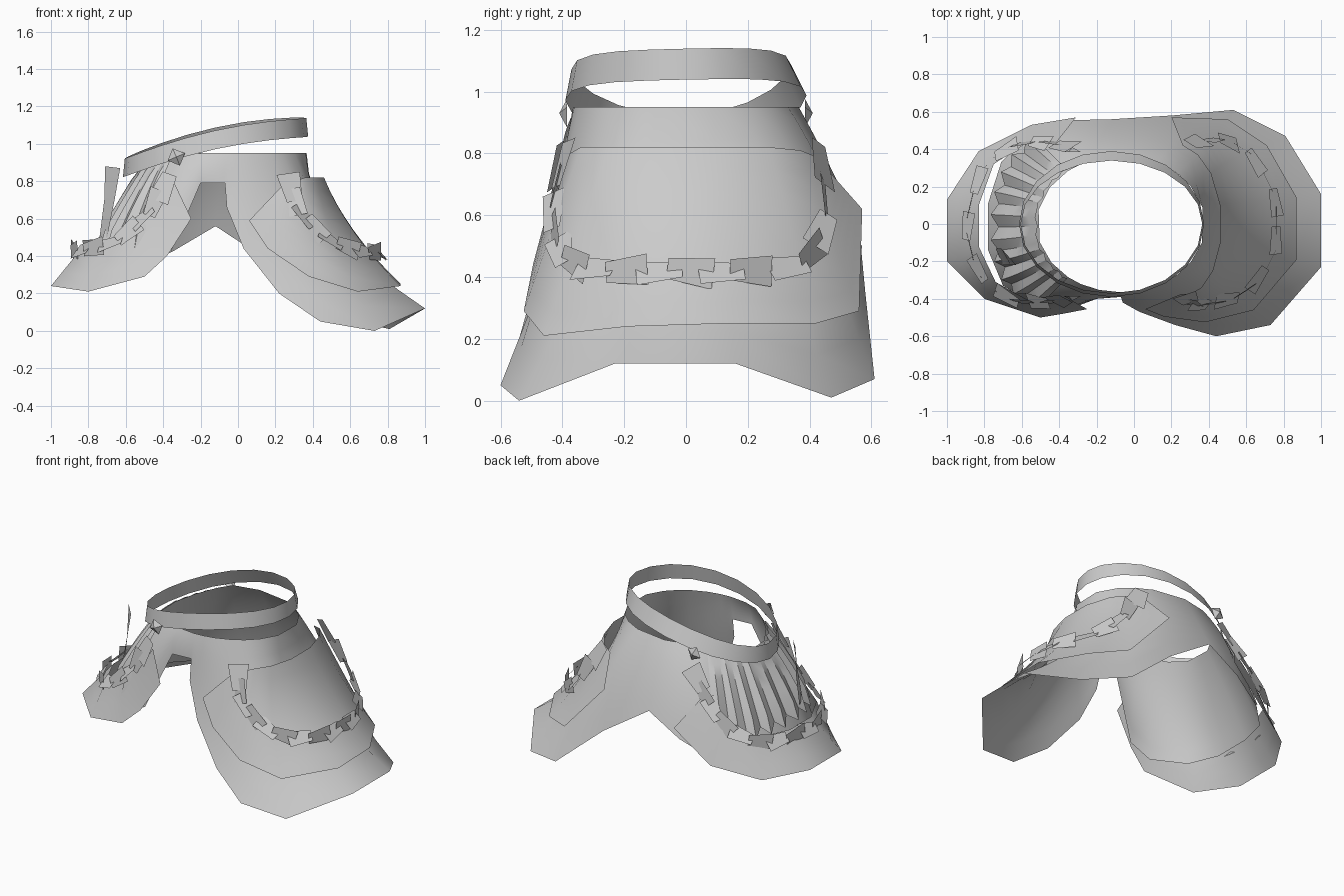
import bpy, math, random
from mathutils import Vector, Matrix

if "Cube" in bpy.data.objects:
    bpy.data.objects.remove(bpy.data.objects["Cube"])
random.seed(4)

grey = bpy.data.materials.new("plain grey")
grey.use_nodes = True
grey.diffuse_color = (0.6, 0.6, 0.6, 1)
grey.node_tree.nodes["Principled BSDF"].inputs["Base Color"].default_value = (0.6, 0.6, 0.6, 1)


def make(name, verts, faces, smooth=None):
    me = bpy.data.meshes.new(name)
    me.from_pydata([tuple(v) for v in verts], [], faces)
    me.materials.append(grey)
    ob = bpy.data.objects.new(name, me)
    bpy.context.collection.objects.link(ob)
    if smooth:
        bpy.ops.object.select_all(action='DESELECT')
        ob.select_set(True)
        bpy.context.view_layer.objects.active = ob
        bpy.ops.object.shade_smooth_by_angle(angle=math.radians(smooth))
    return ob


def sheet(name, columns, closed=False, smooth=45):
    """Skin neighbouring columns of points, counter-clockwise, top to bottom."""
    n, r = len(columns), len(columns[0])
    faces = []
    for i in range(n if closed else n - 1):
        k = (i + 1) % n
        for j in range(r - 1):
            faces.append((i * r + j, i * r + j + 1, k * r + j + 1, k * r + j))
    return make(name, [p for c in columns for p in c], faces, smooth)


def drape(top, mid, bottom, rows=8):
    """Curve through three points, used as one column of cloth."""
    t, m, b = Vector(top), Vector(mid), Vector(bottom)
    out = []
    for j in range(rows + 1):
        u = j / rows
        out.append(t * (2*u - 1) * (u - 1) + m * 4 * u * (1 - u) + b * u * (2*u - 1))
    return out


def rim_point(p, rx=0.45, ry=0.365):
    a = math.atan2(p[1] / ry, (p[0] + 0.07) / rx)
    x, y = -0.07 + rx * math.cos(a), ry * math.sin(a)
    return (x, y, 0.95 - max(0, -0.28 - x) * 0.33)


# Mantle: one sheet from the neck rim down over both shoulders
left_mid = [(-.07, -.38, .87), (0, -.39, .82), (.1, -.40, .72), (.24, -.39, .62),
            (.37, -.38, .51), (.48, -.30, .51), (.53, -.14, .53), (.53, .12, .53),
            (.48, .31, .53), (.39, .42, .56), (.2, .46, .70), (-.1, .46, .77)]
left_hem = [(-.07, -.39, .79), (-.06, -.42, .66), (.03, -.47, .44), (.22, -.54, .2),
            (.44, -.6, .05), (.73, -.54, 0), (1, -.23, .12), (1, .16, .12),
            (.81, .47, .01), (.53, .61, .07), (.2, .58, .35), (-.12, .56, .56)]
right_mid = [(-.34, .45, .71), (-.47, .40, .64), (-.59, .27, .61), (-.65, .1, .61),
             (-.65, -.13, .61), (-.59, -.29, .61), (-.45, -.38, .65), (-.34, -.40, .72),
             (-.2, -.39, .87)]
right_hem = [(-.34, .555, .43), (-.55, .49, .32), (-.71, .33, .32), (-.78, .11, .34),
             (-.78, -.14, .34), (-.70, -.33, .34), (-.5, -.45, .35), (-.36, -.46, .42),
             (-.2, -.4, .79)]
mantle = [drape(rim_point(m), m, h)
          for m, h in zip(left_mid + right_mid, left_hem + right_hem)]
sheet("mantle", mantle, closed=True)

# Left shoulder overlay: a second layer lying just above the left lobe
over_top = [(.25, -.375, .79), (.3, -.375, .8), (.36, -.34, .82), (.42, -.25, .82),
            (.46, -.1, .82), (.46, .1, .82), (.41, .27, .82), (.34, .37, .81),
            (.26, .42, .79)]
over_hem = [(.06, -.455, .59), (.16, -.495, .44), (.38, -.525, .29), (.64, -.46, .21),
            (.87, -.19, .24), (.87, .14, .25), (.71, .42, .25), (.5, .56, .29),
            (.2, .57, .62)]
columns = []
for t, h in zip(over_top, over_hem):
    m = (Vector(t) + Vector(h)) / 2
    m.x -= .045 * max(0, min(1, (m.x - .4) / .2))
    columns.append(drape(t, m, h))
sheet("left_shoulder_overlay", columns)

# Right shoulder skirt: outer layer starting just outside the mantle
skirt_top = [(-.42, .43, .68), (-.58, .43, .53), (-.75, .32, .46), (-.83, .1, .45),
             (-.83, -.12, .45), (-.74, -.31, .46), (-.58, -.40, .51), (-.42, -.41, .66),
             (-.34, -.405, .79)]
skirt_hem = [(-.31, .57, .5), (-.55, .53, .3), (-.83, .39, .225), (-1, .13, .24),
             (-1, -.2, .24), (-.8, -.4, .21), (-.5, -.5, .29), (-.38, -.48, .4),
             (-.25, -.455, .6)]
sheet("right_shoulder_skirt",
      [drape(t, (Vector(t) + Vector(h)) / 2, h, 3) for t, h in zip(skirt_top, skirt_hem)])

# Pleated cloth following the mantle on the right shoulder, with a zigzag hem
columns = []
folds = 20
for i in range(folds + 1):
    f = 13 + 5 * i / folds
    k = min(int(f), 17)
    s = i % 2
    col = []
    for j in range(7):
        p = mantle[k][j].lerp(mantle[k + 1][j], f - k)
        out = Vector((p.x + .25, p.y, 0)).normalized()
        p = p + out * (.008 + s * (.012 + .005 * j))
        p.z -= .012 * s if j == 0 else .05 * s * (j == 6)
        col.append(p)
    columns.append(col)
sheet("right_shoulder_pleats", columns, smooth=25)

# Tilted band circling the neck, leaning inward at the back
columns = []
for i in range(20):
    a = math.tau * i / 20
    x, y = -.12 + .495 * math.cos(a), .39 * math.sin(a)
    z = 1.003 + .17 * x - .2 * x * x + .02 * y
    columns.append([(-.12 + (x + .12) * .98, y * (.87 if y > 0 else .95), z + .1), (x, y, z)])
sheet("neck_band", columns, closed=True)


# Rows of small overlapping plates around each shoulder
def sample(path, n):
    pts = [Vector(p) for p in path]
    ext = [2 * pts[0] - pts[1]] + pts + [2 * pts[-1] - pts[-2]]
    dense = []
    for k in range(1, len(ext) - 2):
        p0, p1, p2, p3 = ext[k-1:k+3]
        for q in range(12):
            t = q / 12
            dense.append(0.5 * (2*p1 + (p2-p0)*t + (2*p0-5*p1+4*p2-p3)*t*t
                                + (3*p1-p0-3*p2+p3)*t**3))
    dense.append(pts[-1])
    last = len(dense) - 1
    result = []
    for i in range(n):
        k = round(i * last / (n - 1))
        tan = dense[min(last, k + 2)] - dense[max(0, k - 2)]
        result.append((dense[k], tan.normalized()))
    return result


def plate_row(name, path, centre_x, n):
    verts, faces = [], []
    for i, (p, tan) in enumerate(sample(path, n)):
        out = Vector((p.x - centre_x, p.y, .25)).normalized()
        out = (out - tan * out.dot(tan)).normalized()
        up = out.cross(tan)
        end = i in (0, n - 1)
        tilt = 0 if end else (0.45 if i % 2 else -0.3)
        rot = Matrix.Rotation(tilt, 3, tan) @ Matrix.Rotation(random.uniform(-.2, .2), 3, out)
        length, width = (.08, .055) if end else (.075, .042)
        base = len(verts)
        c = p + out * .022
        for sx, sy in ((-1, -1), (1, -1), (1, 1), (-1, 1)):
            flare = 1.2 if sx * (1 if i % 2 else -1) > 0 else .8
            verts.append(c + rot @ (tan * sx * length + up * sy * width * flare))
        faces.append((base, base + 1, base + 2, base + 3))
    make(name, verts, faces)


plate_row("left_shoulder_plates",
          [(.28, -.38, .76), (.33, -.41, .63), (.45, -.40, .5), (.6, -.33, .43),
           (.72, -.17, .41), (.74, 0, .41), (.72, .17, .41), (.6, .36, .44),
           (.47, .43, .57), (.33, .42, .76)], .2, 17)
plate_row("right_shoulder_plates",
          [(-.37, .40, .78), (-.47, .42, .64), (-.63, .40, .5), (-.78, .29, .43),
           (-.86, .08, .42), (-.86, -.1, .42), (-.78, -.29, .43), (-.63, -.39, .48),
           (-.48, -.40, .62), (-.39, -.39, .76)], -.3, 17)

# Strip hanging outside the pleats on the outer right shoulder
sheet("right_hanging_strip",
      [[(-.71, -.13, .88), (-.715, -.13, .7), (-.74, -.13, .5)],
       [(-.63, -.22, .87), (-.66, -.22, .7), (-.70, -.22, .5)]])

# Faceted studs where the band crosses the rim
for label, s in (("front", -1), ("back", 1)):
    c = Vector((-.33, s * .385, .93))
    ring = [c + Vector((.05 * math.cos(a), 0, .05 * math.sin(a)))
            for a in (math.tau * k / 4 + .4 for k in range(4))]
    fan = [(k, (k + 1) % 4, 4) if s < 0 else ((k + 1) % 4, k, 4) for k in range(4)]
    make(label + "_stud", ring + [c + Vector((0, s * .025, 0))], fan)
